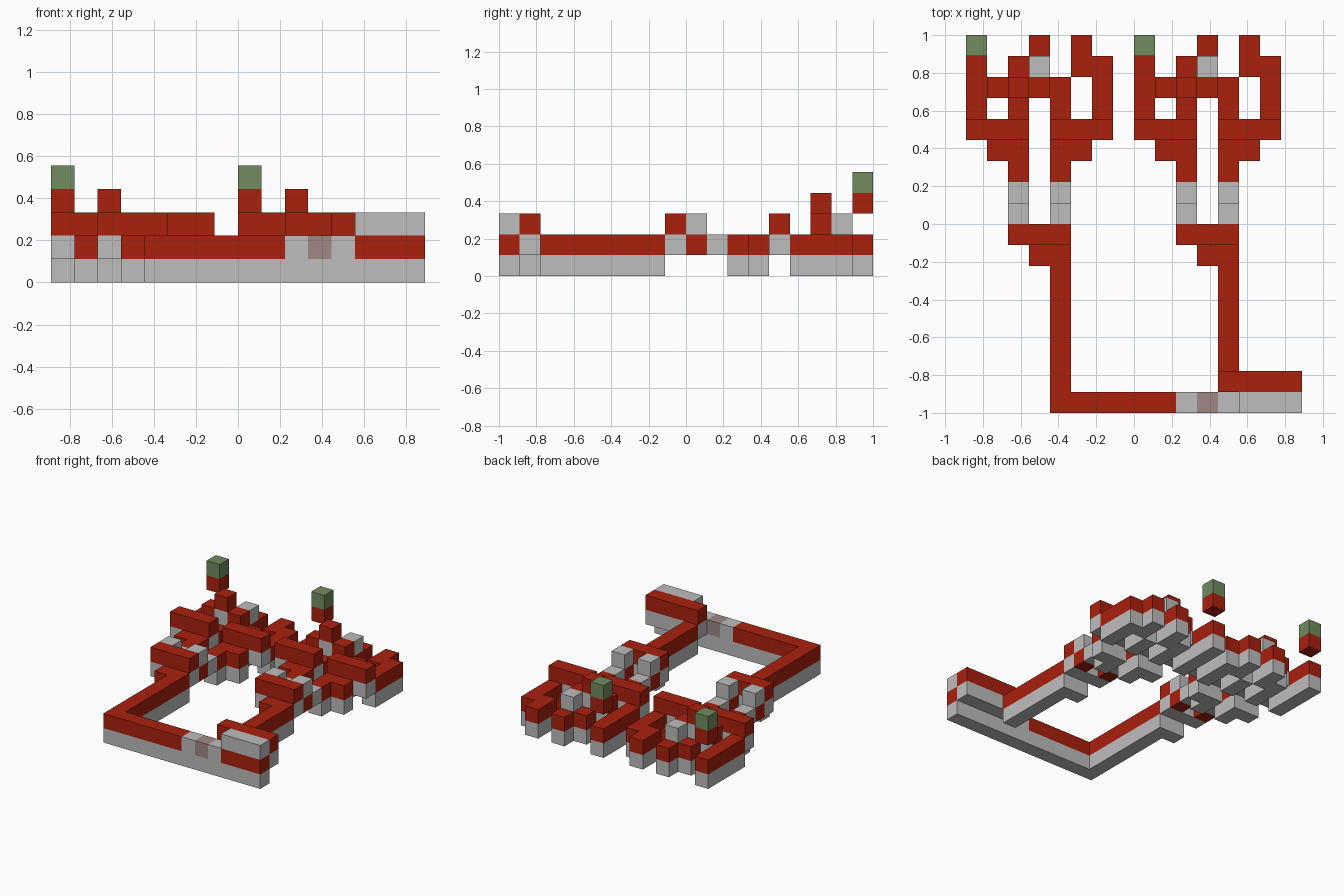
import bpy, bmesh, math
from mathutils import Vector

if "Cube" in bpy.data.objects:
    bpy.data.objects.remove(bpy.data.objects["Cube"], do_unlink=True)

CELL = 1 / 9
ORIGIN = Vector((-8, -9, 0))


def material(name, rgb):
    m = bpy.data.materials.new(name)
    m.use_nodes = True
    m.diffuse_color = (*rgb, 1)
    bsdf = m.node_tree.nodes["Principled BSDF"]
    bsdf.inputs["Base Color"].default_value = (*rgb, 1)
    bsdf.inputs["Roughness"].default_value = 0.9
    return m


MATS = {
    "red": material("wire red", (0.40, 0.015, 0.004)),
    "grey": material("stone grey", (0.52, 0.51, 0.51)),
    "green": material("lever green", (0.165, 0.26, 0.115)),
    "brown": material("repeater brown", (0.35, 0.25, 0.235)),
}

parts = {}   # (part name, colour) -> set of cells
filled = set()


def fill(part, colour, xs, ys, z):
    """Fill a run of cells; xs and ys are inclusive (first, last) ranges."""
    cells = {(x, y, z) for x in range(xs[0], xs[1] + 1)
             for y in range(ys[0], ys[1] + 1)}
    parts.setdefault((part, colour), set()).update(cells)
    filled.update(cells)


def wire(part, xs, ys, z):
    """A red run lying on a grey run one level lower."""
    fill(part + "_wire", "red", xs, ys, z)
    fill(part + "_support", "grey", xs, ys, z - 1)


def gate(side, o):
    # Trunk and the step up to the inverters
    wire(side + "_trunk", (o + 4, o + 4), (2, 7), 1)
    wire(side + "_trunk", (o + 3, o + 3), (7, 7), 1)
    wire(side + "_crossbar", (o + 2, o + 4), (8, 8), 2)
    # Two branches, each with an inverter
    for x, outer in ((o + 2, (o + 1, o + 2)), (o + 4, (o + 4, o + 5))):
        fill(side + "_inverter", "red", (x, x), (9, 9), 1)
        fill(side + "_inverter_cap", "grey", (x, x), (9, 9), 2)
        fill(side + "_inverter_block", "grey", (x, x), (10, 10), 1)
        wire(side + "_branch", (x, x), (11, 11), 1)
        wire(side + "_branch", outer, (12, 12), 1)
    for x in (o, o + 4):
        wire(side + "_joiner", (x, x + 2), (13, 13), 2)
    # Input strands running to the back
    wire(side + "_strand", (o, o), (14, 17), 1)
    wire(side + "_strand", (o + 2, o + 2), (14, 16), 1)
    wire(side + "_strand", (o + 3, o + 3), (16, 17), 1)
    wire(side + "_strand", (o + 4, o + 4), (14, 15), 1)
    wire(side + "_strand", (o + 5, o + 5), (16, 17), 1)
    wire(side + "_strand", (o + 6, o + 6), (14, 16), 1)
    # Bridge over the middle strand, and the block beside it
    for x, z in ((1, 2), (2, 3), (3, 2)):
        wire(side + "_bridge", (o + x, o + x), (15, 15), z)
    fill(side + "_cut_block", "grey", (o + 3, o + 3), (16, 16), 2)
    # Floating lever
    fill(side + "_lever_base", "red", (o, o), (17, 17), 3)
    fill(side + "_lever", "green", (o, o), (17, 17), 4)


gate("right", 0)
gate("left", 8)

# Front run joining both gates
wire("right_trunk", (4, 4), (1, 1), 1)
fill("front_base", "grey", (4, 15), (0, 0), 0)
fill("front_wire", "red", (4, 9), (0, 0), 1)
fill("front_block", "grey", (10, 10), (0, 0), 1)
fill("front_repeater", "brown", (11, 11), (0, 0), 1)
fill("front_block", "grey", (12, 12), (0, 0), 1)
fill("output_lower_wire", "red", (13, 15), (0, 0), 1)
fill("output_cover", "grey", (13, 15), (0, 0), 2)
wire("output_upper", (12, 15), (1, 1), 2)

DIRECTIONS = [Vector(d) for d in ((1, 0, 0), (0, 1, 0), (0, 0, 1))]


def build(name, colour, cells):
    """Skin the exposed sides of the cells and join flat neighbours."""
    bm = bmesh.new()
    for cell in cells:
        centre = Vector(cell) + Vector((0.5, 0.5, 0.5)) + ORIGIN
        for a in range(3):
            for s in (1, -1):
                n = DIRECTIONS[a] * s
                if tuple(int(c) for c in Vector(cell) + n) in filled:
                    continue
                u = DIRECTIONS[(a + 1) % 3] / 2
                v = DIRECTIONS[(a + 2) % 3] * s / 2
                mid = centre + n / 2
                bm.faces.new([bm.verts.new(p * CELL) for p in
                              (mid - u - v, mid + u - v, mid + u + v, mid - u + v)])
    bmesh.ops.remove_doubles(bm, verts=bm.verts, dist=CELL / 100)
    bmesh.ops.dissolve_limit(bm, angle_limit=math.radians(1),
                             verts=bm.verts, edges=bm.edges)
    mesh = bpy.data.meshes.new(name)
    bm.to_mesh(mesh)
    bm.free()
    mesh.materials.append(MATS[colour])
    bpy.context.scene.collection.objects.link(bpy.data.objects.new(name, mesh))


for (part, colour), cells in parts.items():
    build(part, colour, sorted(cells))
